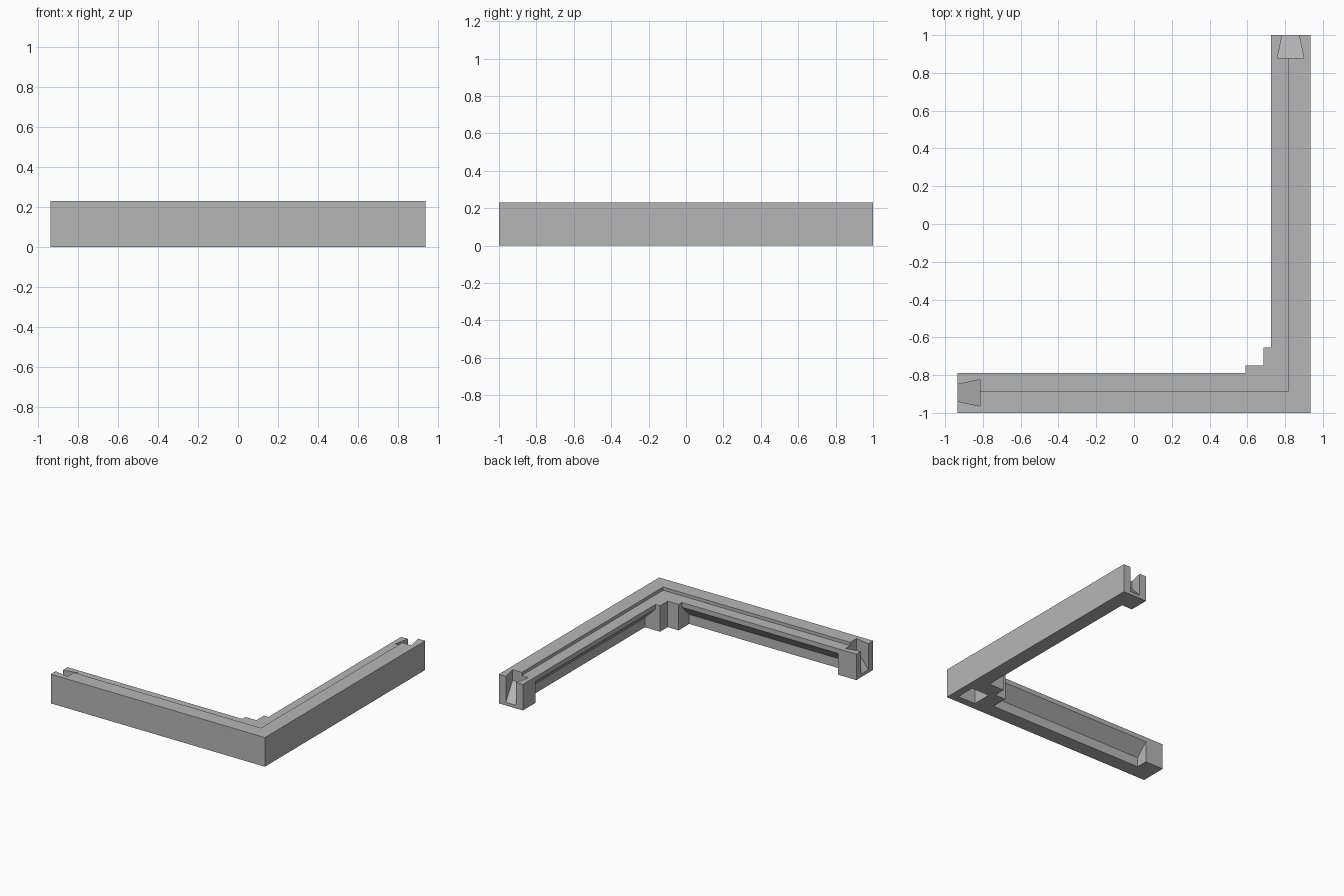
import bpy
import bmesh

cube = bpy.data.objects.get("Cube")
if cube:
    bpy.data.objects.remove(cube, do_unlink=True)

HEIGHT = 0.23      # outer wall
LEDGE = 0.205      # inner ledge
WALL = 0.117       # outer wall thickness
WIDTH = 0.21       # arm thickness
POST = 0.345       # corner post reach along each arm
SQUARE = 0.25      # corner post outer step
LENGTHS = {"left": 1.87, "back": 2.0}

grey = bpy.data.materials.new("plain grey")
grey.use_nodes = True
colour = (0.47, 0.47, 0.47, 1)
grey.diffuse_color = colour
grey.node_tree.nodes["Principled BSDF"].inputs["Base Color"].default_value = colour


def place(arm, along, across, z):
    """Arm coordinates, measured from the outer corner, to model space."""
    u, v = (along, across) if arm == "left" else (across, along)
    return (0.935 - u, v - 1, z)


def prism(name, ring_a, ring_b):
    """Solid between two matching rings of points."""
    bm = bmesh.new()
    a = [bm.verts.new(p) for p in ring_a]
    b = [bm.verts.new(p) for p in ring_b]
    bm.faces.new(a)
    bm.faces.new(b)
    for i in range(len(a)):
        j = (i + 1) % len(a)
        bm.faces.new((a[i], a[j], b[j], b[i]))
    bmesh.ops.recalc_face_normals(bm, faces=bm.faces)
    mesh = bpy.data.meshes.new(name)
    bm.to_mesh(mesh)
    bm.free()
    mesh.materials.append(grey)
    obj = bpy.data.objects.new(name, mesh)
    bpy.context.scene.collection.objects.link(obj)
    return obj


def slab(name, outline, low, high):
    """Upright solid from a plan outline."""
    return prism(name, [place("left", u, v, low) for u, v in outline],
                 [place("left", u, v, high) for u, v in outline])


def square(low, high):
    return [(low, low), (high, low), (high, high), (low, high)]


def cut(target, cutter):
    cutter.hide_render = True
    mod = target.modifiers.new("cut", 'BOOLEAN')
    mod.operation = 'DIFFERENCE'
    mod.solver = 'EXACT'
    mod.object = cutter
    bpy.context.view_layer.objects.active = target
    bpy.ops.object.modifier_apply(modifier=mod.name)
    bpy.data.objects.remove(cutter, do_unlink=True)


# L-shaped frame with a stepped post in the inner corner
left, back = LENGTHS["left"], LENGTHS["back"]
frame = slab("corner_frame", [
    (0, 0), (left, 0), (left, WIDTH), (POST, WIDTH), (POST, SQUARE),
    (SQUARE, SQUARE), (SQUARE, POST), (WIDTH, POST), (WIDTH, back), (0, back)],
    0, HEIGHT)

# Lowered ledge behind the outer wall
cut(frame, slab("ledge_cutter", square(WALL, 2.2), LEDGE, 0.4))

# Square socket under the corner
cut(frame, slab("socket_cutter", square(0.06, 0.215), -0.1, 0.15))

for arm, length in LENGTHS.items():
    # Recess under the ledge with a sloped ceiling
    profile = [(WALL, -0.1), (WALL, 0.075), (WIDTH, 0.168), (0.4, 0.168), (0.4, -0.1)]
    cut(frame, prism("recess_cutter",
                     [place(arm, POST, c, z) for c, z in profile],
                     [place(arm, length - 0.16, c, z) for c, z in profile]))

    # Dovetail slot in the arm end with a ramped floor
    tip, root = length + 0.02, length - 0.12
    sections = []
    for side in (-1, 1):
        narrow, wide = 0.106 + side * 0.04, 0.106 + side * 0.07
        sections.append([place(arm, tip, narrow, 0.005), place(arm, root, wide, 0.145),
                         place(arm, root, wide, 0.4), place(arm, tip, narrow, 0.4)])
    cut(frame, prism("dovetail_cutter", *sections))
